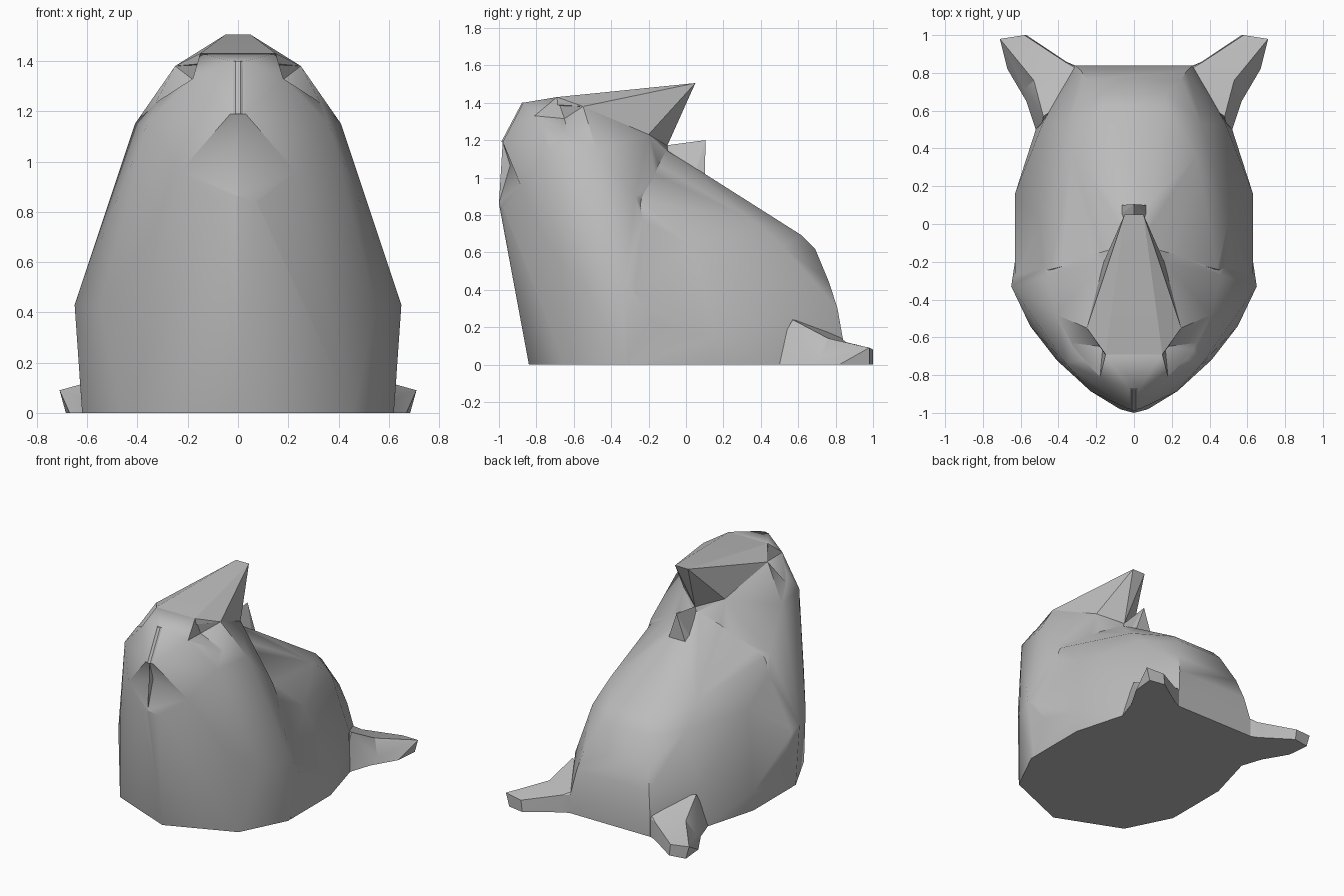
import bpy, bmesh
from math import radians
from mathutils import Vector

old = bpy.data.objects.get("Cube")
if old:
    bpy.data.objects.remove(old, do_unlink=True)

grey = bpy.data.materials.new("stone grey")
grey.use_nodes = True
colour = (0.5, 0.5, 0.5, 1)
grey.diffuse_color = colour
grey.node_tree.nodes["Principled BSDF"].inputs["Base Color"].default_value = colour


def both(points):
    """Add the mirrored partner of every point that is off the centre plane."""
    return points + [(-x, y, z) for x, y, z in points if x]


def hull(name, points):
    bm = bmesh.new()
    for p in points:
        bm.verts.new(p)
    bmesh.ops.convex_hull(bm, input=bm.verts)
    loose = [v for v in bm.verts if not v.link_faces]
    bmesh.ops.delete(bm, geom=loose, context='VERTS')
    bmesh.ops.recalc_face_normals(bm, faces=bm.faces)
    mesh = bpy.data.meshes.new(name)
    bm.to_mesh(mesh)
    bm.free()
    mesh.materials.append(grey)
    ob = bpy.data.objects.new(name, mesh)
    bpy.context.collection.objects.link(ob)
    return ob


def boolean(target, other, operation):
    """Apply a boolean and throw the second object away."""
    mod = target.modifiers.new("boolean", 'BOOLEAN')
    mod.operation = operation
    mod.solver = 'EXACT'
    mod.object = other
    bpy.context.view_layer.objects.active = target
    bpy.ops.object.modifier_apply(modifier=mod.name)
    bpy.data.objects.remove(other, do_unlink=True)


def smooth(ob, degrees):
    bpy.ops.object.select_all(action='DESELECT')
    ob.select_set(True)
    bpy.context.view_layer.objects.active = ob
    bpy.ops.object.shade_smooth_by_angle(angle=radians(degrees))


# Corners shared by head, crest, eye sockets and mouth
eye_back, eye_low = (0.25, -0.55, 1.38), (0.33, -0.63, 1.23)
eye_front, eye_top = (0.18, -0.81, 1.33), (0.15, -0.69, 1.43)
nose_tip, brow = (0.03, -0.98, 1.19), (0.03, -0.87, 1.4)
hood, nape = (0.16, -0.2, 1.23), (0, -0.1, 1.17)
mouth_corner, mouth_top = (0.23, -0.885, 0.96), (0, -0.94, 1.065)

# Head and chest
body = hull("body", both([
    (0, -0.84, 0), (0.46, -0.65, 0), (0.62, -0.33, 0), (0.6, 0, 0),
    (0.65, -0.33, 0.43), (0.55, -0.54, 0.42), (0.41, -0.72, 0.6),
    (0, -1, 0.86), (0.07, -0.985, 0.86), (0.36, -0.74, 1.15),
    (0.41, -0.48, 1.15), (0.46, -0.27, 0.9), mouth_corner,
    eye_back, eye_low, eye_front, eye_top, nose_tip, brow, hood, nape]))

# Mouth notch under the nose, and the eye sockets
for side in (1, -1):
    lip = [(0, -0.98, 1.19), (0.03 * side, -0.98, 1.19), mouth_top,
           (mouth_corner[0] * side, *mouth_corner[1:])]
    mouth = hull("mouth_cutter", lip + [(x, y - 0.3, z) for x, y, z in lip]
                 + [(0, -1.12, 0.465)])
    pit = Vector((0.165 * side, -0.65, 1.315))
    rim = [Vector((x * side, y, z)) for x, y, z in
           (eye_back, eye_low, eye_front, eye_top)]
    socket = hull("socket_cutter", [pit] + [pit + (r - pit) * 1.5 for r in rim])
    boolean(body, mouth, 'DIFFERENCE')
    boolean(body, socket, 'DIFFERENCE')

# Sloping back and rump
rump = hull("rump", both([
    (0.02, -0.12, 1.155), (0.07, 0.1, 1.02), (0.16, -0.17, 1.08),
    (0.44, -0.24, 0.88), (0.17, 0.62, 0.69), (0.33, 0.36, 0.77),
    (0.36, 0.52, 0.63), (0.17, 0.69, 0.62), (0.25, 0.765, 0.44),
    (0.28, 0.81, 0.3), (0.31, 0.84, 0.13), (0.31, 0.84, 0),
    (0.48, 0.54, 0.27), (0.52, 0.5, 0), (0.63, 0.16, 0.14),
    (0.62, 0.14, 0), (0.5, 0.02, 0.64), (0.63, -0.3, 0.4), (0.62, -0.3, 0)]))
boolean(body, rump, 'UNION')
smooth(body, 42)

# Swept-back crest resting on the head
crest = hull("crest", both([
    (0.05, 0.05, 1.505), eye_back, eye_top, brow, hood, nape]))
smooth(crest, 20)

# Small tent-shaped spike on the back
hull("back_spike", both([
    (0, 0.105, 1.2), (0.07, 0.1, 1.0), (0.07, 0.05, 1.03), (0, -0.12, 1.17),
    (0, -0.1, 1.0)]))

# Narrow ridge down the nose
hull("nose_ridge", both([
    (0.025, -0.975, 1.19), (0.025, -0.865, 1.4), (0.01, -0.988, 1.19),
    (0.01, -0.877, 1.4), (0.025, -0.94, 1.19), (0.025, -0.84, 1.39)]))

# Flipper feet, webbed into the rump
foot_shape = [
    (0.5, 0.44, 0), (0.15, 0.7, 0), (0.48, 0.57, 0.24), (0.2, 0.76, 0.2),
    (0.28, 0.825, 0.13), (0.28, 0.825, 0), (0.36, 0.855, 0.12),
    (0.36, 0.86, 0), (0.53, 0.76, 0.14), (0.56, 0.63, 0), (0.6, 0.74, 0)]
toe_shape = [
    (0.36, 0.86, 0), (0.36, 0.855, 0.12), (0.53, 0.76, 0.14),
    (0.57, 0.65, 0), (0.67, 0.82, 0), (0.71, 0.98, 0.09),
    (0.58, 1.0, 0.08), (0.57, 1.0, 0), (0.685, 0.98, 0)]
for side, label in ((1, "left"), (-1, "right")):
    foot = hull(label + "_foot", [(x * side, y, z) for x, y, z in foot_shape])
    toe = hull("toe", [(x * side, y, z) for x, y, z in toe_shape])
    boolean(foot, toe, 'UNION')
    smooth(foot, 25)
